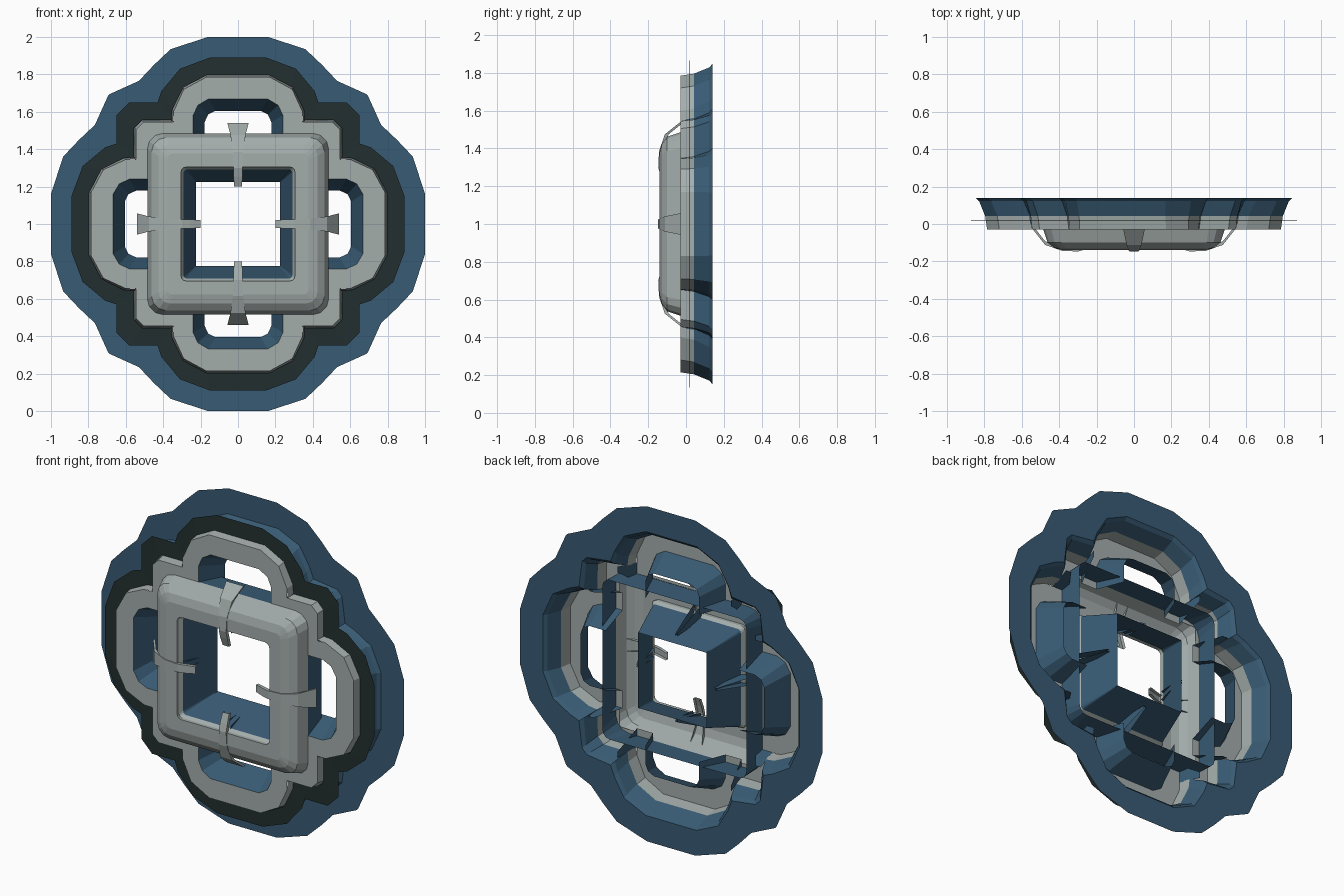
import bpy, bmesh, math

if "Cube" in bpy.data.objects:
    bpy.data.objects.remove(bpy.data.objects["Cube"])


def material(name, rgb):
    m = bpy.data.materials.new(name)
    m.diffuse_color = (*rgb, 1)
    m.use_nodes = True
    m.node_tree.nodes["Principled BSDF"].inputs["Base Color"].default_value = m.diffuse_color
    return m


GREY = material("pale grey metal", (0.37, 0.42, 0.41))
BLUE = material("slate blue", (0.040, 0.105, 0.175))
DARK = material("dark green grey", (0.017, 0.028, 0.028))


def turn(p, k):
    """Rotate a point (across, radial, depth) by k quarter turns; place it at z = 1."""
    a, b, y = p
    for _ in range(k):
        a, b = b, -a
    return (a, y, 1 + b)


def sheet(name, loops, mats, closed=True, turns=1):
    """Skin successive rows of points; one material for each band between rows."""
    bm = bmesh.new()
    for k in range(turns):
        rows = [[bm.verts.new(turn(p, k)) for p in row] for row in loops]
        n = len(rows[0])
        for r, (lo, hi) in enumerate(zip(rows, rows[1:])):
            for i in range(n if closed else n - 1):
                j = (i + 1) % n
                f = bm.faces.new((lo[i], lo[j], hi[j], hi[i]))
                f.material_index = 0 if mats[r] is mats[0] else 1
    bmesh.ops.recalc_face_normals(bm, faces=bm.faces)
    me = bpy.data.meshes.new(name)
    bm.to_mesh(me)
    bm.free()
    used = [mats[0]] + [m for m in mats if m is not mats[0]][:1]
    for m in used:
        me.materials.append(m)
    ob = bpy.data.objects.new(name, me)
    bpy.context.collection.objects.link(ob)
    return ob


def outline(octant):
    """Expand one eighth of a four-lobed outline to the full loop."""
    quad = octant + [(b, a) for a, b in reversed(octant)]
    full = []
    for k in range(4):
        for a, b in quad:
            for _ in range(k):
                a, b = b, -a
            full.append((a, b))
    return full


def blend(p, q, t, y):
    return [(a + (c - a) * t, b + (d - b) * t, y) for (a, b), (c, d) in zip(p, q)]


def square(h, r, y, seg=3):
    """Square loop of half width h with corner radius r."""
    pts = []
    for k in range(4):
        for s in range(seg + 1):
            t = math.radians(90 * k + 90 * s / seg)
            cx = (h - r) * (1 if k in (0, 3) else -1)
            cz = (h - r) * (1 if k in (0, 1) else -1)
            pts.append((cx + r * math.cos(t), cz + r * math.sin(t), y))
    return pts


def mirror(half):
    """Mirror a half row about the radial axis."""
    return half + [(-a, b, y) for a, b, y in reversed(half)]


# Outlines of the raised band, dark flange and back flange
band = outline([(.17, .785), (.29, .72), (.345, .60), (.348, .545), (.505, .545)])
dark = outline([(.15, .89), (.31, .83), (.41, .71), (.43, .65), (.58, .65)])
back = outline([(.16, 1.0), (.36, .935), (.45, .85), (.53, .765), (.685, .695)])

# Outer wall flaring out to the back flange
sheet("outer_wall_and_back_flange",
      [blend(band, back, 0, -.03), blend(band, back, .05, .042),
       blend(band, back, .20, .122), blend(band, back, .29, .14),
       blend(band, back, 1, .14)],
      [GREY, BLUE, BLUE, BLUE])
sheet("dark_flange", [blend(band, dark, .1, .015), blend(band, dark, 1, .018)], [DARK])

# Four lobe bands around their openings
lobe_out = mirror([(.345, .44, -.03), (.345, .60, -.03), (.29, .72, -.03), (.17, .785, -.03)])
lobe_in = mirror([(.24, .44, -.03), (.24, .58, -.03), (.215, .635, -.03), (.16, .668, -.03)])
lobe_back = mirror([(.178, .44, .13), (.178, .545, .13), (.16, .585, .13), (.12, .605, .13)])
sheet("lobe_bands", [lobe_out, lobe_in], [GREY], False, 4)
sheet("lobe_opening_walls", [lobe_in, lobe_back], [BLUE], False, 4)

# Corner plates between the lobes
sheet("corner_plates",
      [[(.345, .545, -.03), (.505, .545, -.03), (.545, .505, -.03), (.545, .345, -.03)],
       [(.345, .46, -.03), (.45, .46, -.03), (.46, .45, -.03), (.46, .345, -.03)]],
      [GREY], False, 4)

# Raised square ring, hollow behind, with blue walls inside and outside
sheet("square_ring",
      [square(.305, .02, -.12), square(.305, .03, -.14), square(.378, .03, -.14),
       square(.425, .06, -.128), square(.462, .075, -.10), square(.485, .085, -.03)],
      [GREY] * 5)
sheet("square_ring_inner_wall", [square(.305, .02, -.12), square(.292, .02, -.10),
                                 square(.225, .002, .13)], [GREY, BLUE])
sheet("square_ring_outer_wall", [square(.484, .085, -.03), square(.476, .05, .11)], [BLUE])

# Claws gripping the ring: a flared strap with thin sides
path = [(.54, -.03, .057), (.475, -.112, .040), (.385, -.143, .027),
        (.30, -.147, .024), (.255, -.135, .024), (.20, -.115, .021)]
sheet("claws", [[(-w, r, y + .02), (-w, r, y), (w, r, y), (w, r, y + .02)]
                for r, y, w in path], [GREY] * 5, False, 4)

# Blue fins behind the claws and at the lobe joints
for side, s in (("left", -1), ("right", 1)):
    sheet("claw_fins_" + side,
          [[(s * .025, .275, -.10), (s * .025, .37, -.13)],
           [(s * .006, .25, .09), (s * .006, .265, .09)]], [BLUE], False, 4)
    sheet("joint_fins_" + side,
          [[(s * .345, .44, -.03), (s * .345, .55, -.03)],
           [(s * .375, .535, .11), (s * .375, .57, .11)]], [BLUE], False, 4)
